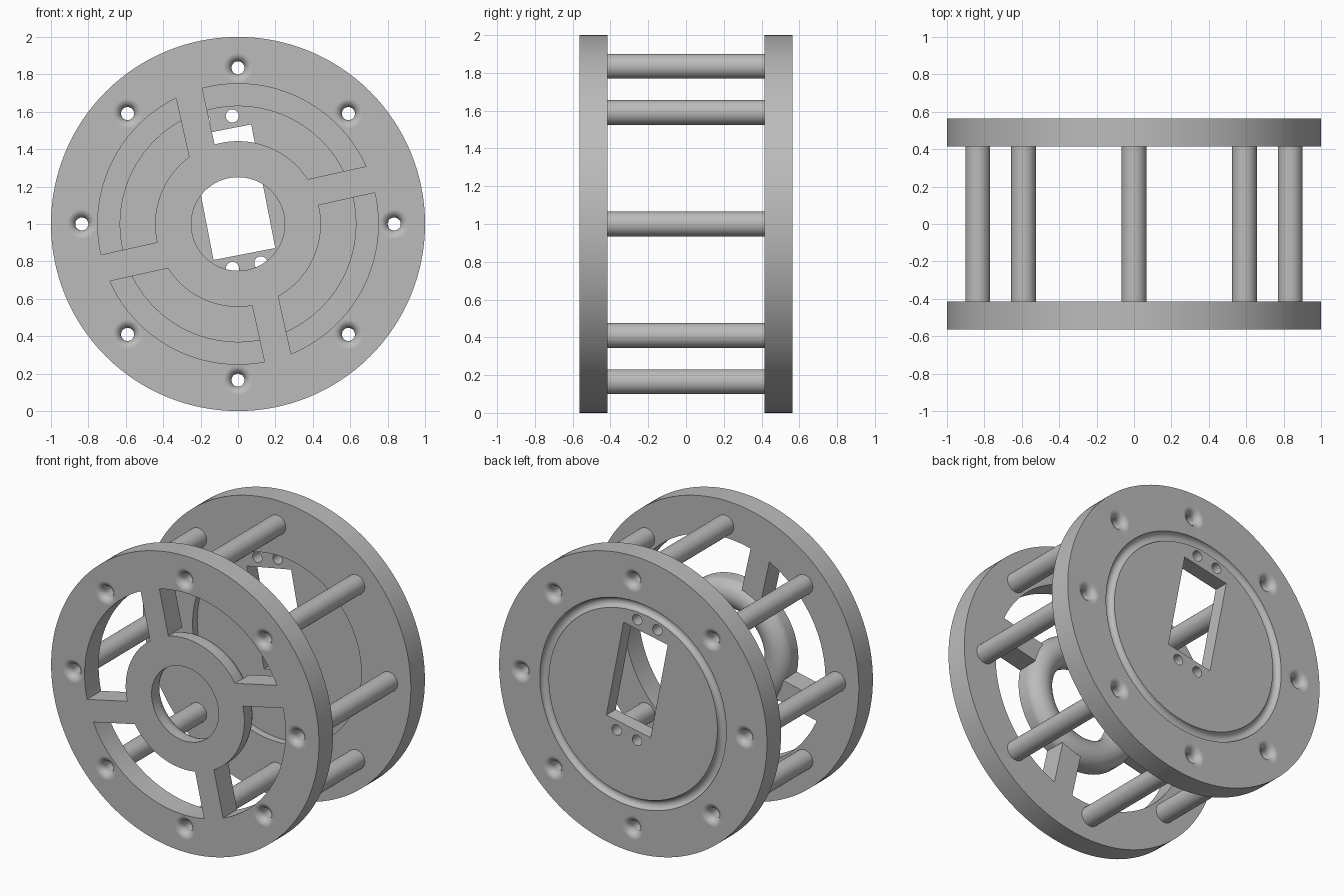
import bpy, bmesh, math
from mathutils import Matrix, Vector

if "Cube" in bpy.data.objects:
    bpy.data.objects.remove(bpy.data.objects["Cube"], do_unlink=True)

INNER, OUTER = 0.415, 0.565     # plate faces, distance from the middle
BOLT_R, HOLE_R = 0.835, 0.035   # bolt circle and bolt hole radius
BOLTS = [(BOLT_R * math.cos(k * math.pi / 4), 1 + BOLT_R * math.sin(k * math.pi / 4))
         for k in range(8)]

grey = bpy.data.materials.new("light_grey")
grey.use_nodes = True
grey.diffuse_color = (0.5, 0.5, 0.5, 1)
grey.node_tree.nodes["Principled BSDF"].inputs["Base Color"].default_value = (0.5, 0.5, 0.5, 1)


def lathe(bm, profile, centre=(0, 1), steps=128, closed=True):
    """Turn (radius, y) points about a front-to-back axis."""
    rings = []
    for r, y in profile:
        rings.append([bm.verts.new((centre[0] + r * math.cos(a), y, centre[1] + r * math.sin(a)))
                      for a in (2 * math.pi * i / steps for i in range(steps))])
    pairs = list(zip(rings, rings[1:]))
    if closed:
        pairs.append((rings[-1], rings[0]))
    else:
        bm.faces.new(rings[0])
        bm.faces.new(rings[-1])
    for a, b in pairs:
        for i in range(steps):
            j = (i + 1) % steps
            bm.faces.new((a[i], a[j], b[j], b[i]))


def box(bm, centre, size, angle):
    """Box turned about the front-to-back axis, anticlockwise from the front."""
    m = (Matrix.Translation(centre) @ Matrix.Rotation(-angle, 4, 'Y')
         @ Matrix.Diagonal((*size, 1)))
    bmesh.ops.create_cube(bm, size=1, matrix=m)


def arc(cr, cy, radius, start, end, n):
    return [(cr + radius * math.cos(math.radians(start + (end - start) * i / n)),
             cy + radius * math.sin(math.radians(start + (end - start) * i / n)))
            for i in range(n + 1)]


def finish(name, bm):
    bmesh.ops.recalc_face_normals(bm, faces=bm.faces)
    mesh = bpy.data.meshes.new(name)
    bm.to_mesh(mesh)
    bm.free()
    mesh.materials.append(grey)
    ob = bpy.data.objects.new(name, mesh)
    bpy.context.collection.objects.link(ob)
    return ob


def cut(ob, cutter):
    """Subtract the cutter, then discard it."""
    cutter.hide_render = True
    mod = ob.modifiers.new("cut", 'BOOLEAN')
    mod.operation, mod.solver, mod.object = 'DIFFERENCE', 'EXACT', cutter
    bpy.context.view_layer.update()
    mesh = bpy.data.meshes.new_from_object(
        ob.evaluated_get(bpy.context.evaluated_depsgraph_get()))
    ob.modifiers.clear()
    ob.data = mesh
    bpy.data.objects.remove(cutter, do_unlink=True)


def smooth(ob):
    bpy.ops.object.select_all(action='DESELECT')
    ob.select_set(True)
    bpy.context.view_layer.objects.active = ob
    bpy.ops.object.shade_smooth_by_angle(angle=math.radians(30))
    mod = ob.modifiers.new("flat_faces", 'WEIGHTED_NORMAL')
    mod.keep_sharp = True


def bolt_cutter():
    """Eight bolt holes with rounded mouths on both outer faces."""
    bm = bmesh.new()
    fillet = 0.045
    mouth = arc(HOLE_R + fillet, -OUTER + fillet, fillet, 270, 180, 8)
    front = [(HOLE_R + fillet, -0.7)] + mouth
    profile = front + [(r, -y) for r, y in reversed(front)]
    for c in BOLTS:
        lathe(bm, profile, c, 32, closed=False)
    return finish("bolt_cutter", bm)


# Front plate with a hub that is rounded on its inner side
HUB_IN, HUB_OUT = 0.25, 0.445
half = (HUB_OUT - HUB_IN) / 2
bm = bmesh.new()
lathe(bm, [(1, -OUTER), (1, -INNER), (HUB_OUT, -INNER)]
      + arc((HUB_IN + HUB_OUT) / 2, -INNER - half, half, 0, 180, 16)
      + [(HUB_IN, -OUTER)])
front_plate = finish("front_plate", bm)

# Four windows, separated by spokes set off the radial line
bm = bmesh.new()
lathe(bm, [(0.443, -0.7), (0.75, -0.7), (0.75, -0.3), (0.443, -0.3)])
windows = finish("window_cutter", bm)
bm = bmesh.new()
for k, offset in enumerate((0.079, 0.104, 0.076, 0.053)):
    a = math.radians(12.5 + 90 * k)
    along = Vector((math.cos(a), 0, math.sin(a)))
    side = Vector((-math.sin(a), 0, math.cos(a)))
    box(bm, Vector((0, -0.5, 1)) + along * 0.6 + side * offset, (0.7, 0.6, 0.148), a)
cut(windows, finish("spoke_cutter", bm))
cut(front_plate, windows)
cut(front_plate, bolt_cutter())
smooth(front_plate)

# Rear plate: shallow inner recess, round groove on the outer face
bm = bmesh.new()
lathe(bm, [(0.02, INNER + 0.05), (0.63, INNER + 0.05), (0.63, INNER), (1, INNER), (1, OUTER)]
      + arc(0.663, OUTER, 0.033, 0, -180, 12) + [(0.02, OUTER)])
rear_plate = finish("rear_plate", bm)

# Rectangular opening with two screw holes at each end
tilt = math.radians(11)
u = Vector((math.cos(tilt), 0, math.sin(tilt)))
v = Vector((-math.sin(tilt), 0, math.cos(tilt)))
middle = Vector((-0.03, 0.5, 1.17))
bm = bmesh.new()
box(bm, middle, (0.336, 0.6, 0.673), tilt)
for su in (-1, 1):
    for sv in (-1, 1):
        p = middle + u * 0.077 * su + v * 0.4 * sv
        lathe(bm, [(HOLE_R, 0.3), (HOLE_R, 0.7)], (p.x, p.z), 32, closed=False)
cut(rear_plate, finish("opening_cutter", bm))
cut(rear_plate, bolt_cutter())
smooth(rear_plate)

# Hollow spacer tubes between the plates
for k, c in enumerate(BOLTS):
    bm = bmesh.new()
    lathe(bm, [(HOLE_R, -INNER), (0.066, -INNER), (0.066, INNER), (HOLE_R, INNER)], c, 32)
    smooth(finish(f"spacer_tube_{k + 1}", bm))
